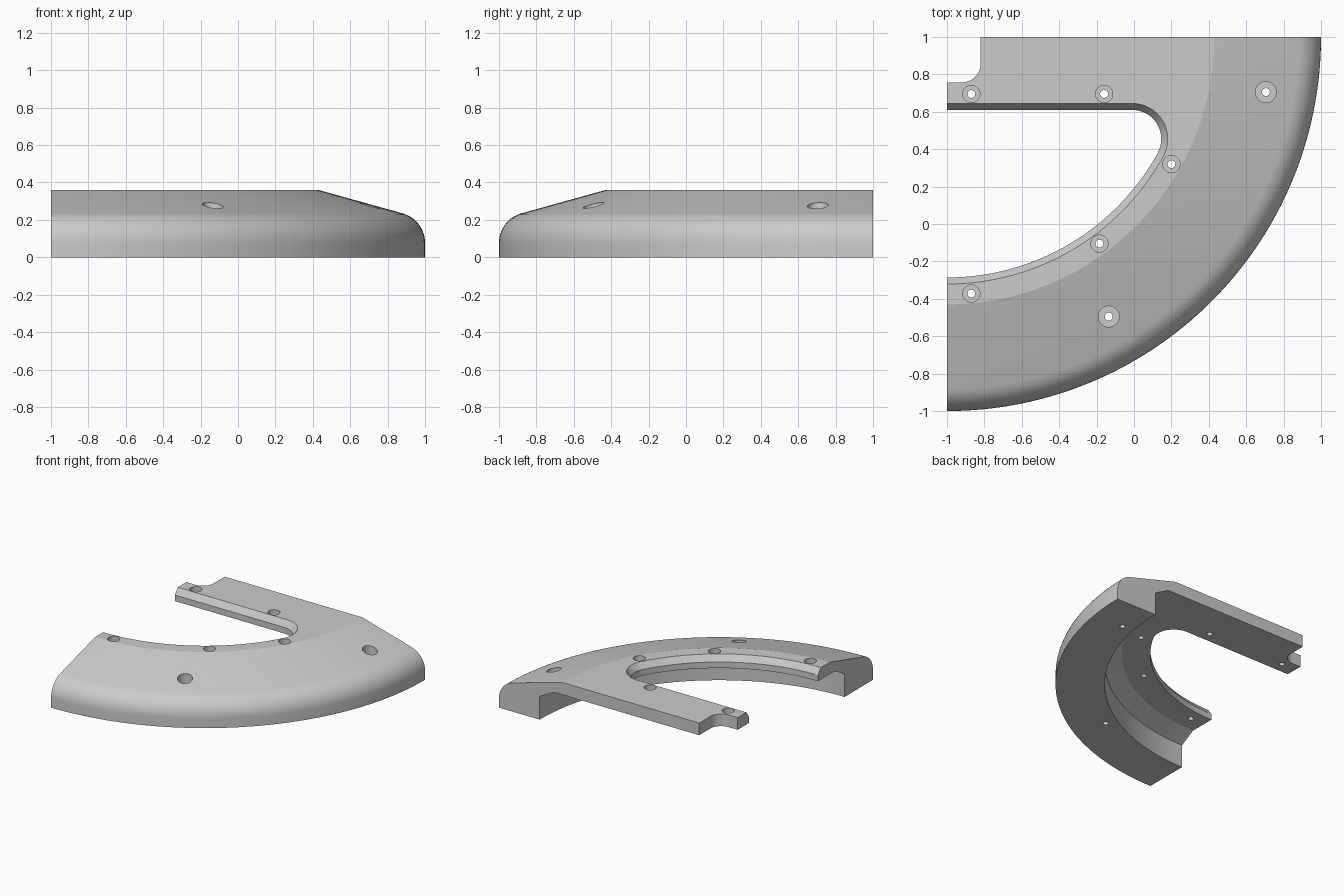
import bpy, bmesh, math
from mathutils import Matrix, Vector

if "Cube" in bpy.data.objects:
    bpy.data.objects.remove(bpy.data.objects["Cube"])

AXIS = Vector((-1, 1, 0))          # centre of the quarter ring
TOP, FLANGE = 0.36, 0.26           # top deck and flange underside heights

grey = bpy.data.materials.new("light_grey")
grey.diffuse_color = (0.6, 0.6, 0.6, 1)
grey.use_nodes = True
grey.node_tree.nodes["Principled BSDF"].inputs["Base Color"].default_value = grey.diffuse_color


def arc(cx, cy, r, a0, a1, n):
    """Points along an arc, angles in degrees."""
    angles = [math.radians(a0 + (a1 - a0) * i / n) for i in range(n + 1)]
    return [(cx + r * math.cos(a), cy + r * math.sin(a)) for a in angles]


def finish(bm, name):
    bmesh.ops.recalc_face_normals(bm, faces=bm.faces)
    mesh = bpy.data.meshes.new(name)
    bm.to_mesh(mesh)
    bm.free()
    obj = bpy.data.objects.new(name, mesh)
    bpy.context.collection.objects.link(obj)
    mesh.materials.append(grey)
    return obj


def loft(name, levels):
    """Closed solid through matching outlines at rising heights."""
    bm = bmesh.new()
    rings = [[bm.verts.new((x, y, z)) for x, y in pts] for pts, z in levels]
    for low, high in zip(rings, rings[1:]):
        n = len(low)
        for i in range(n):
            j = (i + 1) % n
            bm.faces.new((low[i], low[j], high[j], high[i]))
    bm.faces.new(rings[0])
    bm.faces.new(rings[-1])
    return finish(bm, name)


def cut(body, cutter):
    mod = body.modifiers.new("cut", 'BOOLEAN')
    mod.operation = 'DIFFERENCE'
    mod.solver = 'EXACT'
    mod.object = cutter
    bpy.context.view_layer.objects.active = body
    bpy.ops.object.modifier_apply(modifier=mod.name)
    bpy.data.objects.remove(cutter)


# Quarter ring: raised foot outside, thin deck inside, rounded outer shoulder
profile = [(0.1, FLANGE), (1.5, FLANGE), (1.63, 0.19), (1.63, 0), (2, 0)]
profile += arc(1.836, 0.077, 0.164, 0, 74.5, 10)
profile += [(1.43, TOP), (0.1, TOP)]
STEPS = 64
bm = bmesh.new()
rings = []
for s in range(STEPS + 1):
    turn = Matrix.Rotation(-math.pi / 2 * s / STEPS, 3, 'Z')
    rings.append([bm.verts.new(AXIS + turn @ Vector((r, 0, z))) for r, z in profile])
for a, b in zip(rings, rings[1:]):
    for i in range(len(profile)):
        j = (i + 1) % len(profile)
        bm.faces.new((a[i], a[j], b[j], b[i]))
bm.faces.new(rings[0])
bm.faces.new(rings[-1])
body = finish(bm, "quarter_ring_cover")


# Central opening with a bevelled upper rim
def opening(d):
    cx, cy, r = -0.01, 0.4544, 0.1556
    tangent = math.degrees(math.atan2(cy - 1, cx + 1))
    pts = [(-1.2, 0.61 + d)]
    pts += arc(cx, cy, r + d, 90, tangent, 16)
    pts += arc(-1, 1, 1.286 + d, tangent, -90, 48)[1:]
    return pts + [(-1.2, -0.286 - d)]


cut(body, loft("opening_cutter", [(opening(0), -0.1), (opening(0), 0.31),
                                  (opening(0.035), TOP), (opening(0.07), TOP + 0.05)]))

# Rounded notch at the end of the straight arm
notch = [(-1.2, 0.757)] + arc(-0.92, 0.857, 0.1, -90, 0, 10) + [(-0.82, 1.2), (-1.2, 1.2)]
cut(body, loft("notch_cutter", [(notch, -0.1), (notch, 0.6)]))

# Counterbored screw holes: x, y, head radius, seat height
holes = [(x, y, 0.046, 0.30) for x, y in
         [(-0.87, 0.695), (-0.16, 0.695), (0.2, 0.32), (-0.185, -0.105), (-0.87, -0.372)]]
holes += [(0.705, 0.705, 0.056, 0.15), (-0.135, -0.495, 0.056, 0.15)]
for x, y, r, seat in holes:
    shank = arc(x, y, 0.021, 0, 360, 32)[:-1]
    head = arc(x, y, r, 0, 360, 32)[:-1]
    cut(body, loft("screw_cutter", [(shank, -0.1), (shank, seat), (head, seat), (head, 0.6)]))

# Smooth curved walls, crisp edges
bpy.ops.object.select_all(action='DESELECT')
body.select_set(True)
bpy.context.view_layer.objects.active = body
bpy.ops.object.shade_smooth_by_angle(angle=math.radians(13))
